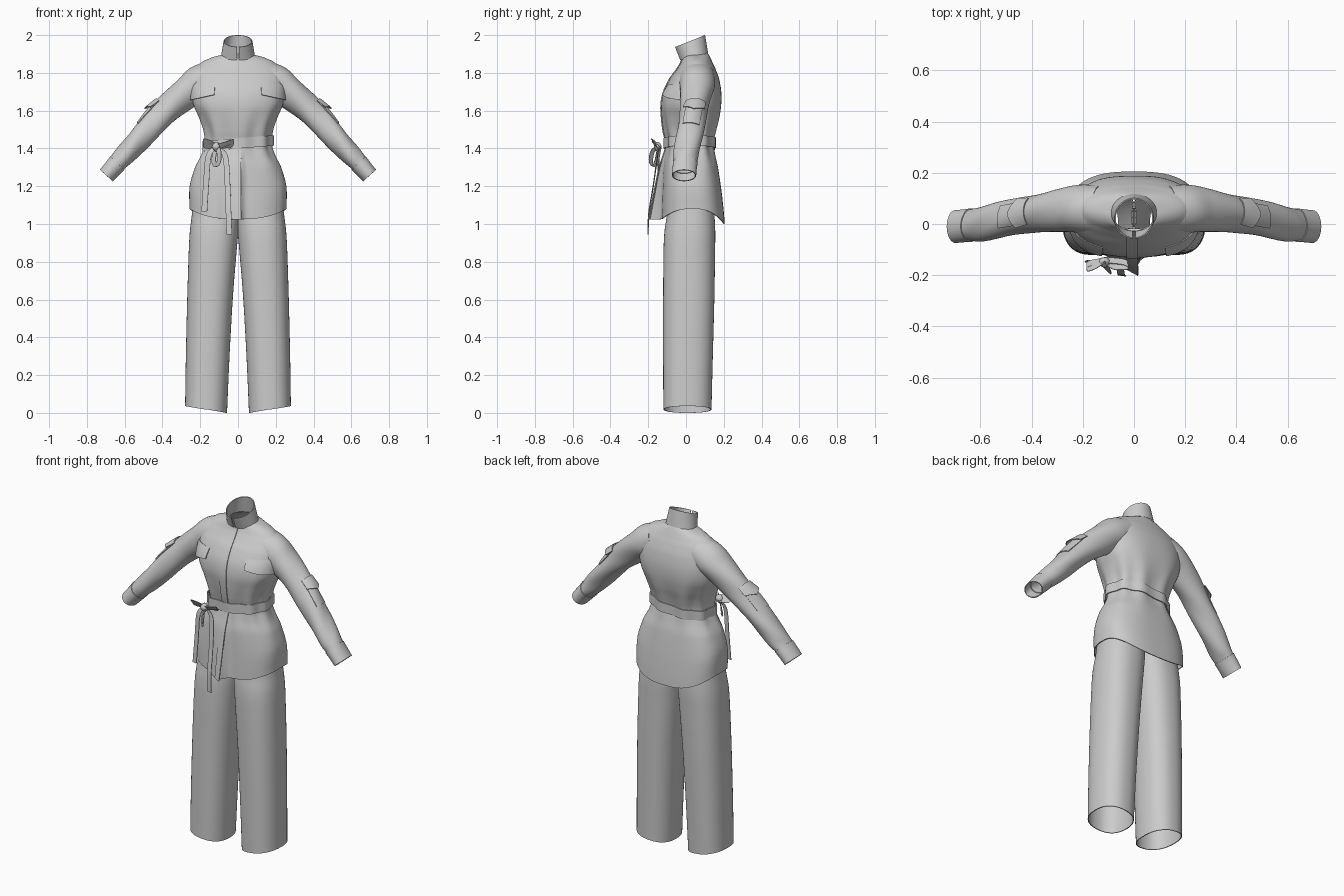
import bpy, math
from mathutils import Vector

if "Cube" in bpy.data.objects:
    bpy.data.objects.remove(bpy.data.objects["Cube"])

PI = math.pi


def sp(a, p):
    return math.copysign(abs(a) ** p, a)


def cr(keys, t):
    """Catmull-Rom interpolation through tuples at float index t"""
    n = len(keys)
    i = max(0, min(int(t), n - 2))
    u = t - i
    a, b, c, d = (keys[max(0, min(k, n - 1))] for k in (i - 1, i, i + 1, i + 2))
    return [0.5 * (2 * q + (r - p) * u + (2 * p - 5 * q + 4 * r - s) * u * u
                   + (3 * q - p - 3 * r + s) * u ** 3) for p, q, r, s in zip(a, b, c, d)]


def index_at(keys, z):
    """float index of height z in keys sorted by their first value"""
    for i in range(len(keys) - 1):
        if z <= keys[i + 1][0]:
            break
    return i + max(0, min(1, (z - keys[i][0]) / (keys[i + 1][0] - keys[i][0])))


def sheet(name, f, nu, nv, closed=False, thick=0.005, mirror=False):
    """cloth surface f(u, v), u around / across, v along, given a thickness"""
    cols = nu if closed else nu + 1
    verts = [f(i / nu, j / nv) for j in range(nv + 1) for i in range(cols)]
    faces = [(j * cols + i, j * cols + (i + 1) % cols,
              (j + 1) * cols + (i + 1) % cols, (j + 1) * cols + i)
             for j in range(nv) for i in range(nu)]
    me = bpy.data.meshes.new(name)
    me.from_pydata(verts, [], faces)
    ob = bpy.data.objects.new(name, me)
    bpy.context.collection.objects.link(ob)
    s = ob.modifiers.new("thickness", 'SOLIDIFY')
    s.thickness, s.offset = thick, -1
    if mirror:
        m = ob.modifiers.new("mirror", 'MIRROR')
        m.use_mirror_merge = False
    return ob


# Jacket body: z, half width, front y, back y, front z shift, back z shift, roundness
BODY = [(1.08, .257, -.13, .205, -.055, -.08, .76),
        (1.20, .256, -.125, .190, -.03, -.04, .76),
        (1.30, .228, -.118, .170, 0, 0, .80),
        (1.38, .188, -.106, .152, 0, 0, .84),
        (1.43, .175, -.102, .145, 0, 0, .84),
        (1.49, .180, -.114, .157, 0, 0, .82),
        (1.56, .205, -.125, .176, 0, 0, .80),
        (1.63, .236, -.130, .187, 0, 0, .78),
        (1.70, .248, -.118, .187, 0, 0, .80),
        (1.77, .250, -.085, .175, 0, 0, .88),
        (1.825, .232, -.045, .155, 0, 0, .95),
        (1.865, .180, -.025, .135, -.004, .003, 1),
        (1.885, .130, -.022, .123, -.012, .008, 1),
        (1.895, .088, -.028, .114, -.022, .012, 1)]


def body(th, z, off=0.0):
    _, hw, yf, yb, df, db, p = cr(BODY, index_at(BODY, z))
    c, s = math.cos(th), math.sin(th)
    off += .006 * math.cos(9 * th + 1) * math.exp(-((z - 1.46) / .13) ** 2)
    x = hw * sp(c, p) + off * c
    y = (yf + yb) / 2 + (yb - yf) / 2 * sp(s, p) + off * s
    if z < 1.4 and s < 0:   # the overlapping front edge swings outwards
        r = max(0, (x + .11) / .126) if x < .016 else max(0, 1 - (x - .016) / .012)
        y -= .068 * (1.4 - z) / .32 * r
    return Vector((x, y, z + (df if s < 0 else db) * s * s))


def front(x, z, off):
    k = cr(BODY, index_at(BODY, z))
    c = min(1, abs(x) / k[1]) ** (1 / k[6])
    return body(-math.acos(math.copysign(c, x)), z, off)


sheet("jacket_body", lambda u, v: body(2 * PI * u, 1.08 + .815 * v), 128, 80, True)
sheet("front_placket", lambda u, v: front(-.028 + .043 * u, 1.08 + .80 * v, .005), 6, 60)
sheet("chest_pocket_flap", lambda u, v: front(.12 + .125 * u, 1.74 - (1 - v) * (.055 + .03 * u),
                                              .004 + .012 * (1 - v)), 14, 8, mirror=True)


# Stand collar, open at the front and leaning forward
def collar(u, v):
    a = -PI / 2 + .07 + u * (2 * PI - .14)
    s = math.sin(a)
    base, top = (.090, -.031, .117, 1.868, 1.905), (.076, -.058, .101, 1.937, 2.0)
    hw, yf, yb, zf, zb = (p + (q - p) * v for p, q in zip(base, top))
    w = (s + 1) / 2
    return Vector((hw * math.cos(a), yf + (yb - yf) * w, zf + (zb - zf) * w))


sheet("collar", collar, 64, 8)

# Sleeves: centre x, y, z, half size across, half size in y
SLEEVE = [(.13, .058, 1.785, .078, .088), (.20, .058, 1.748, .088, .09),
          (.262, .056, 1.703, .080, .082), (.357, .046, 1.624, .070, .070),
          (.445, .030, 1.535, .063, .066), (.530, .014, 1.441, .056, .065),
          (.600, .000, 1.363, .050, .062), (.645, -.006, 1.315, .042, .056),
          (.697, -.010, 1.257, .037, .055)]


def sleeve(th, t, off=0.0):
    x, y, z, hn, hy = cr(SLEEVE, t)
    a, b = cr(SLEEVE, max(0, t - .3)), cr(SLEEVE, min(8, t + .3))
    dx, dz = b[0] - a[0], b[2] - a[2]
    d = math.hypot(dx, dz)
    # soft creases around the armhole and elbow
    off += .003 * math.sin(3 * th + 2.2 * t) * math.sin(PI * t / 8)
    c, s = (hn + off) * math.cos(th), (hy + off) * math.sin(th)
    return Vector((x - dz / d * c, y + s, z + dx / d * c))


sheet("sleeve", lambda u, v: sleeve(2 * PI * u, 7.3 * v), 48, 60, True, mirror=True)
sheet("cuff", lambda u, v: sleeve(2 * PI * u, 6.85 + 1.15 * v, .004), 48, 10, True, mirror=True)
sheet("sleeve_pocket", lambda u, v: sleeve(-.55 + 1.3 * u, 3.35 + 1.1 * v, .005),
      12, 10, mirror=True)
sheet("sleeve_pocket_flap", lambda u, v: sleeve(
    -.62 + 1.44 * u, 3.2 + v * (.42 + .22 * (1 - abs(2 * u - 1))), .008 + .012 * v),
    12, 8, mirror=True)

# Wide trouser legs: z, inner x, outer x, front y, back y
LEG = [(.02, .058, .280, -.120, .135), (.30, .045, .276, -.121, .142),
       (.60, .028, .269, -.121, .150), (.85, .008, .261, -.119, .154),
       (.96, -.002, .255, -.114, .155), (1.06, -.01, .243, -.10, .150),
       (1.22, -.01, .225, -.09, .140)]


def leg(u, v):
    z, xi, xo, yf, yb = cr(LEG, v * 6)
    c, s = math.cos(2 * PI * u), math.sin(2 * PI * u)
    return Vector(((xi + xo) / 2 + (xo - xi) / 2 * sp(c, .86),
                   (yf + yb) / 2 + (yb - yf) / 2 * sp(s, .86),
                   z + .018 * c * max(0, 1 - 6 * v) - .002 * (1 - v)))


sheet("trouser_leg", leg, 64, 48, True, mirror=True)


# Waist belt, slightly lower on the tied side
def belt(u, v):
    p = body(2 * PI * u, 1.43, .011)
    p.z = 1.427 + .08 * p.x + (v - .5) * .055
    return p


sheet("belt", belt, 96, 4, True, thick=.006)


# Belt bow: knot, loops and hanging tails
def ribbon(name, pts, width):
    w = Vector(width)
    sheet(name, lambda u, v: Vector(cr(pts, v * (len(pts) - 1))) + w * (u - .5),
          2, 24, thick=.003)


K = (-.115, -.142, 1.41)
ribbon("bow_loop_left", [K, (-.15, -.165, 1.43), (-.182, -.175, 1.437),
                         (-.178, -.155, 1.418), K], (0, -.022, .028))
ribbon("bow_loop_right", [K, (-.08, -.165, 1.42), (-.025, -.165, 1.437),
                          (-.04, -.15, 1.418), K], (0, -.022, .026))
ribbon("bow_loop_hanging", [K, (-.10, -.175, 1.385), (-.10, -.185, 1.33),
                            (-.115, -.17, 1.305), (-.13, -.155, 1.34), K], (.022, -.02, .008))
ribbon("belt_tail_short", [K, (-.155, -.145, 1.36), (-.168, -.145, 1.22),
                           (-.178, -.15, 1.065)], (.03, -.008, 0))
ribbon("belt_tail_long", [K, (-.068, -.150, 1.36), (-.055, -.172, 1.2),
                          (-.050, -.195, 1.06), (-.046, -.2, .945)], (.029, -.004, 0))
sheet("bow_knot", lambda u, v: Vector(K) + Vector((
    .022 * math.cos(2 * PI * u) * math.sin(PI * (.08 + .84 * v)), -.008 + .02 * math.sin(2 * PI * u)
    * math.sin(PI * (.08 + .84 * v)), (v - .5) * .05)), 16, 10, True, thick=.003)

# Bake the thickness and mirroring, then smooth
bpy.ops.object.select_all(action='SELECT')
bpy.context.view_layer.objects.active = bpy.context.selected_objects[0]
bpy.ops.object.convert(target='MESH')
bpy.ops.object.shade_smooth_by_angle(angle=math.radians(40))
